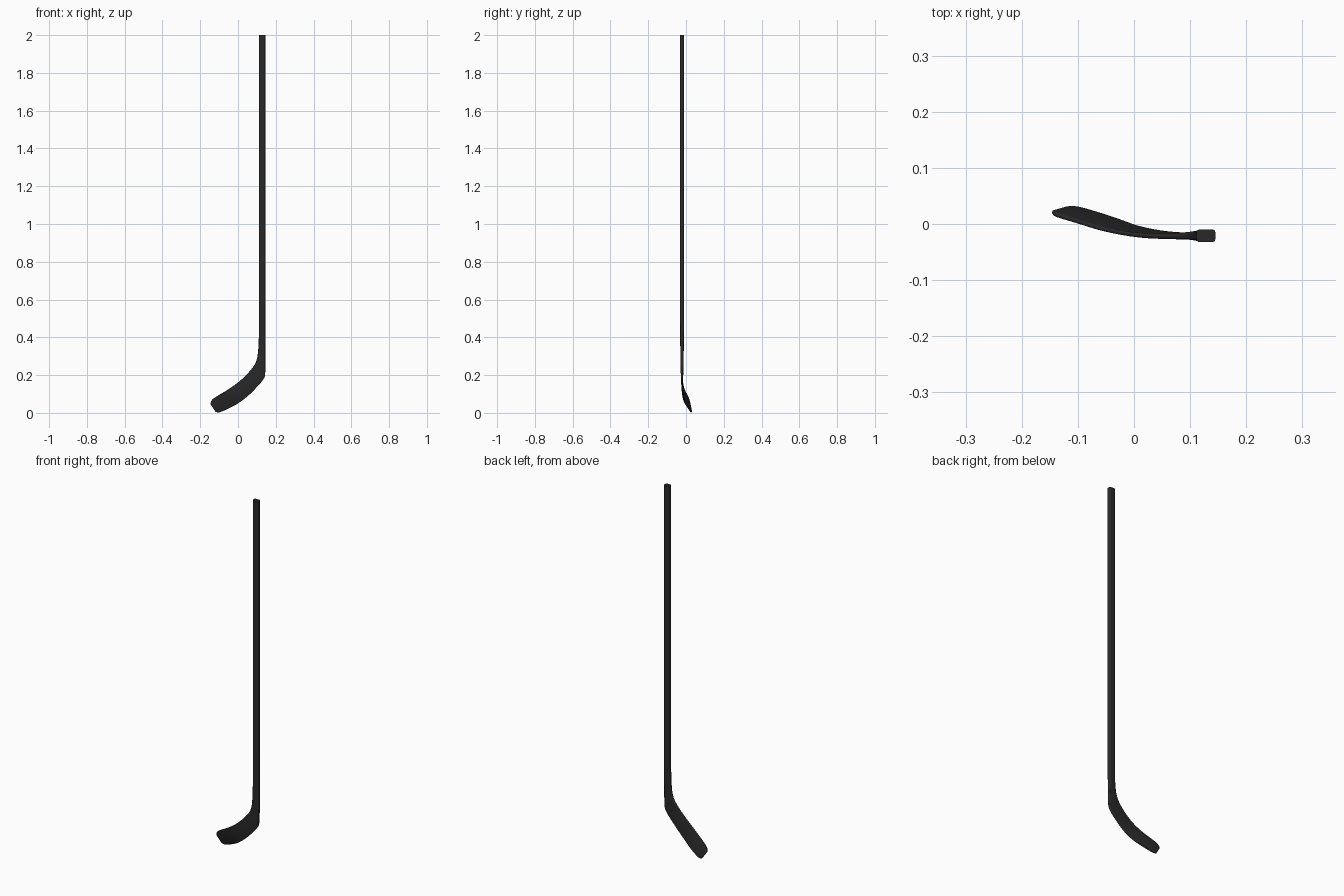
import bpy, bmesh, math
from mathutils import Vector

if "Cube" in bpy.data.objects:
    bpy.data.objects.remove(bpy.data.objects["Cube"])

def material(name, col):
    m = bpy.data.materials.new(name)
    m.diffuse_color = (*col, 1)
    m.use_nodes = True
    m.node_tree.nodes["Principled BSDF"].inputs["Base Color"].default_value = m.diffuse_color
    return m

black = material("matte black", (0.022, 0.022, 0.022))

# Stations along the stick: inner edge (x, y, z), outer edge (x, y, z), thickness
stations = [
    (.111, -.021, .58, .145, -.021, .58, .022),
    (.111, -.021, .45, .145, -.021, .45, .021),
    (.107, -.021, .335, .145, -.021, .32, .018),
    (.095, -.021, .27, .144, -.021, .21, .014),
    (.063, -.022, .222, .133, -.021, .176, .010),
    (.022, -.021, .180, .100, -.020, .137, .009),
    (-.016, -.017, .149, .055, -.016, .092, .008),
    (-.060, -.008, .119, .010, -.007, .057, .008),
    (-.100, .004, .095, -.030, .007, .033, .008),
    (-.130, .013, .076, -.070, .020, .014, .008),
    (-.142, .017, .062, -.100, .028, .003, .008),
    (-.146, .021, .048, -.118, .029, .005, .006),
]

def catmull(a, b, c, d, t):
    return [.5 * (2*q + (r-p)*t + (2*p-5*q+4*r-s)*t*t + (3*q-p-3*r+s)*t**3)
            for p, q, r, s in zip(a, b, c, d)]

# Smooth the stations into closely spaced sections
sections = [(.111, -.021, 2, .145, -.021, 2, .022)]
n = len(stations)
for i in range(n - 1):
    a, b, c, d = (stations[min(max(k, 0), n-1)] for k in (i-1, i, i+1, i+2))
    sections += [catmull(a, b, c, d, k / 6) for k in range(6)]
sections.append(stations[-1])

def ring(bm, sec, nxt):
    """Rounded rectangle between the two edges of a section."""
    a, b, t = Vector(sec[:3]), Vector(sec[3:6]), sec[6]
    mid = (a + b) / 2
    along = (Vector(nxt[:3]) + Vector(nxt[3:6])) / 2 - mid
    u = (b - a).normalized()
    v = u.cross(along).normalized()
    if v.y < 0:
        v.negate()
    w, h = (b - a).length / 2, t / 2
    r = min(.005, h * .9)
    verts = []
    for cx, cy, start in ((1, 1, 0), (-1, 1, 90), (-1, -1, 180), (1, -1, 270)):
        for k in range(5):
            g = math.radians(start + k * 22.5)
            verts.append(bm.verts.new(mid + u * (cx*(w-r) + r*math.cos(g))
                                      + v * (cy*(h-r) + r*math.sin(g))))
    return verts

# Shaft and blade lofted as one continuous body
bm = bmesh.new()
rings = []
for i, s in enumerate(sections):
    if i < len(sections) - 1:
        nxt = sections[i + 1]
    else:
        nxt = [2*p - q for p, q in zip(s, sections[i - 1])]
    rings.append(ring(bm, s, nxt))
for p, q in zip(rings, rings[1:]):
    for j in range(len(p)):
        k = (j + 1) % len(p)
        bm.faces.new((p[j], p[k], q[k], q[j]))
bm.faces.new(rings[0])
bm.faces.new(rings[-1])
bmesh.ops.recalc_face_normals(bm, faces=bm.faces)
mesh = bpy.data.meshes.new("stick_shaft_and_blade")
bm.to_mesh(mesh)
bm.free()
mesh.materials.append(black)
stick = bpy.data.objects.new("stick_shaft_and_blade", mesh)
bpy.context.collection.objects.link(stick)
bpy.context.view_layer.objects.active = stick
stick.select_set(True)
bpy.ops.object.shade_smooth_by_angle(angle=math.radians(40))
